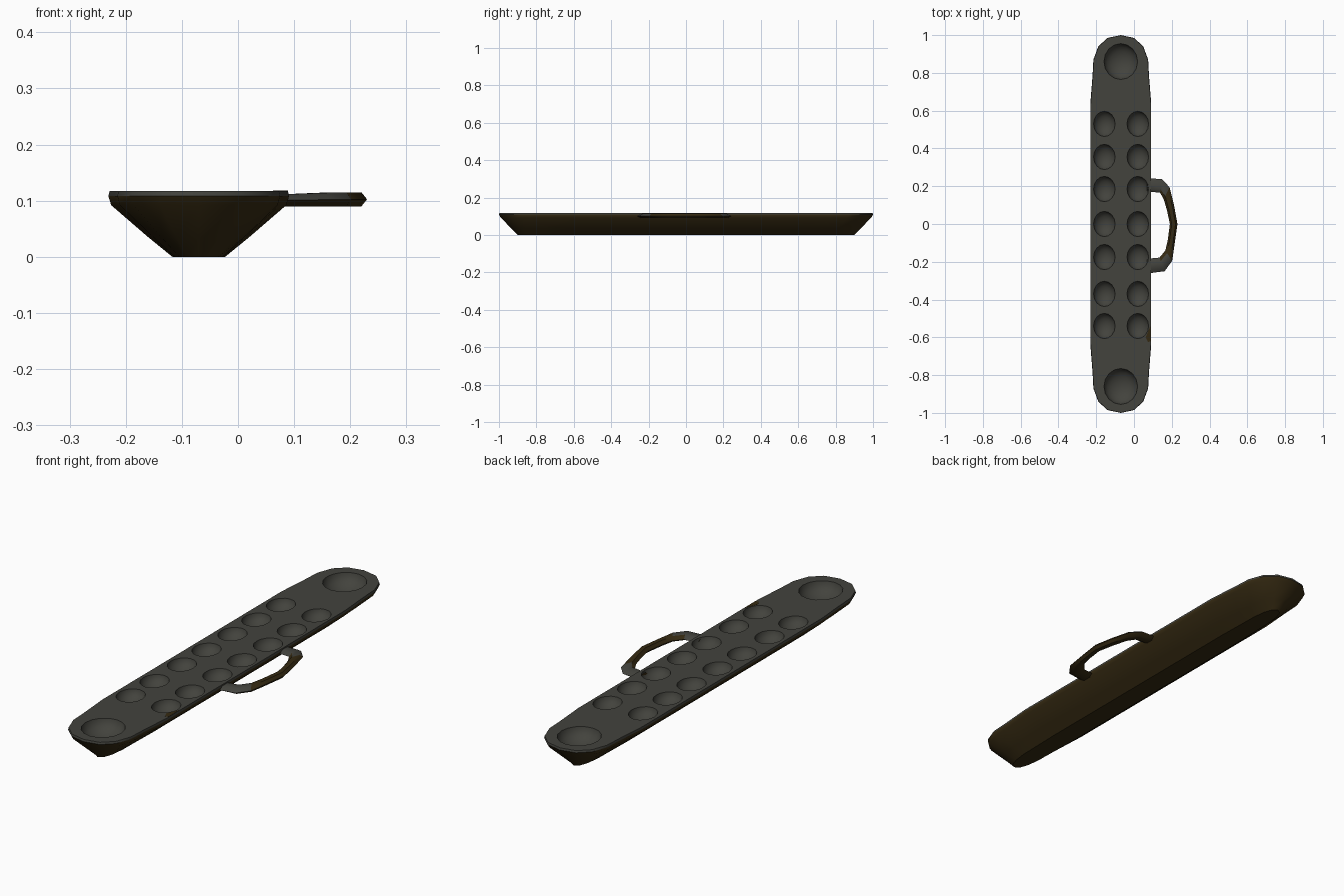
import bpy, bmesh, math
from mathutils import Matrix, Vector

cube = bpy.data.objects.get("Cube")
if cube:
    bpy.data.objects.remove(cube, do_unlink=True)


def material(name, rgb):
    m = bpy.data.materials.new(name)
    m.use_nodes = True
    m.diffuse_color = (*rgb, 1)
    bsdf = next(n for n in m.node_tree.nodes if n.type == 'BSDF_PRINCIPLED')
    bsdf.inputs["Base Color"].default_value = (*rgb, 1)
    return m


BROWN = material("dark brown wood", (0.036, 0.023, 0.006))
GREY = material("worn grey", (0.056, 0.056, 0.047))


def make_object(name, bm):
    bmesh.ops.recalc_face_normals(bm, faces=bm.faces)
    mesh = bpy.data.meshes.new(name)
    bm.to_mesh(mesh)
    bm.free()
    mesh.materials.append(BROWN)
    mesh.materials.append(GREY)
    ob = bpy.data.objects.new(name, mesh)
    bpy.context.collection.objects.link(ob)
    return ob


def loft(bm, rings, closed=True):
    """Skin a series of equal rings and cap both ends."""
    loops = [[bm.verts.new(p) for p in ring] for ring in rings]
    n = len(loops[0])
    for a, b in zip(loops, loops[1:]):
        for i in range(n):
            j = (i + 1) % n
            bm.faces.new((a[i], a[j], b[j], b[i]))
    bm.faces.new(loops[0])
    bm.faces.new(loops[-1])


def activate(ob):
    bpy.ops.object.select_all(action='DESELECT')
    ob.select_set(True)
    bpy.context.view_layer.objects.active = ob


def smooth(ob, degrees):
    activate(ob)
    bpy.ops.object.shade_smooth_by_angle(angle=math.radians(degrees))


# Board body: a long rounded outline narrowing toward the foot
MID, TOP = -0.07, 0.117
quarter = [(1, 0.3), (1, 0.64), (0.93, 0.78), (0.9, 0.87), (0.74, 0.94), (0.44, 0.985)]
right = [(x, -y) for x, y in reversed(quarter)] + quarter
outline = [(0, -1)] + right + [(0, 1)] + [(-x, -y) for x, y in right]
levels = [(0.0, 0.047, 0.9), (0.035, 0.09, 0.934), (0.092, 0.156, 0.99),
          (0.108, 0.161, 1.0), (TOP, 0.159, 0.998)]
bm = bmesh.new()
loft(bm, [[(MID + x * w, y * l, z) for x, y in outline] for z, w, l in levels])
board = make_object("board", bm)

# Hollows: two rows of seven small pits and a large one at each end
bm = bmesh.new()


def hollow(x, y, rx, ry, depth):
    place = Matrix.Translation((x, y, TOP + 0.004)) @ Matrix.Diagonal((rx, ry, depth, 1))
    bmesh.ops.create_uvsphere(bm, u_segments=16, v_segments=10, radius=1, matrix=place)


for y in (0.53, 0.355, 0.185, 0, -0.175, -0.37, -0.54):
    for x in (-0.157, 0.02):
        hollow(x, y, 0.058, 0.068, 0.048)
for y in (0.86, -0.86):
    hollow(MID, y, 0.09, 0.096, 0.062)
cutter = make_object("hollow_cutter", bm)
cut = board.modifiers.new("hollows", 'BOOLEAN')
cut.operation, cut.solver, cut.object = 'DIFFERENCE', 'EXACT', cutter
activate(board)
bpy.ops.object.modifier_apply(modifier=cut.name)
bpy.data.objects.remove(cutter, do_unlink=True)

# Everything that faces up, and the rim band, is grey
for f in board.data.polygons:
    f.material_index = 1 if f.normal.z > 0.02 or f.center.z > 0.11 else 0
smooth(board, 35)

# Worn patch on the rim
bm = bmesh.new()
patch = [(0.087, -0.54), (0.089, -0.62), (0.074, -0.625), (0.062, -0.6)]
loft(bm, [[(x, y, z) for x, y in patch] for z in (TOP - 0.002, TOP + 0.0008)])
make_object("rim_patch", bm)

# Side handle: inner and outer edge points joined by flattened sections
inner = [(0.07, 0.172), (0.138, 0.166), (0.158, 0.13), (0.175, 0.07), (0.19, 0),
         (0.178, -0.09), (0.166, -0.14), (0.135, -0.178), (0.07, -0.184)]
outer = [(0.07, 0.242), (0.148, 0.238), (0.188, 0.195), (0.212, 0.1), (0.23, 0),
         (0.216, -0.1), (0.202, -0.195), (0.162, -0.25), (0.07, -0.262)]
section = [(0, 0.45), (0.25, 0), (0.75, 0), (1, 0.5), (0.75, 1), (0.25, 1)]
bm = bmesh.new()
rings = []
for i, o in zip(inner, outer):
    a, b = Vector(i), Vector(o)
    height = 0.021 + 0.004 * min(1, max(0, (o[0] - 0.1) / 0.08))
    rings.append([(*a.lerp(b, t), 0.09 + height * h) for t, h in section])
loft(bm, rings)
handle = make_object("handle", bm)
for f in handle.data.polygons:
    f.material_index = 1 if abs(f.center.y) > 0.175 and f.normal.z > 0.1 else 0
smooth(handle, 40)
